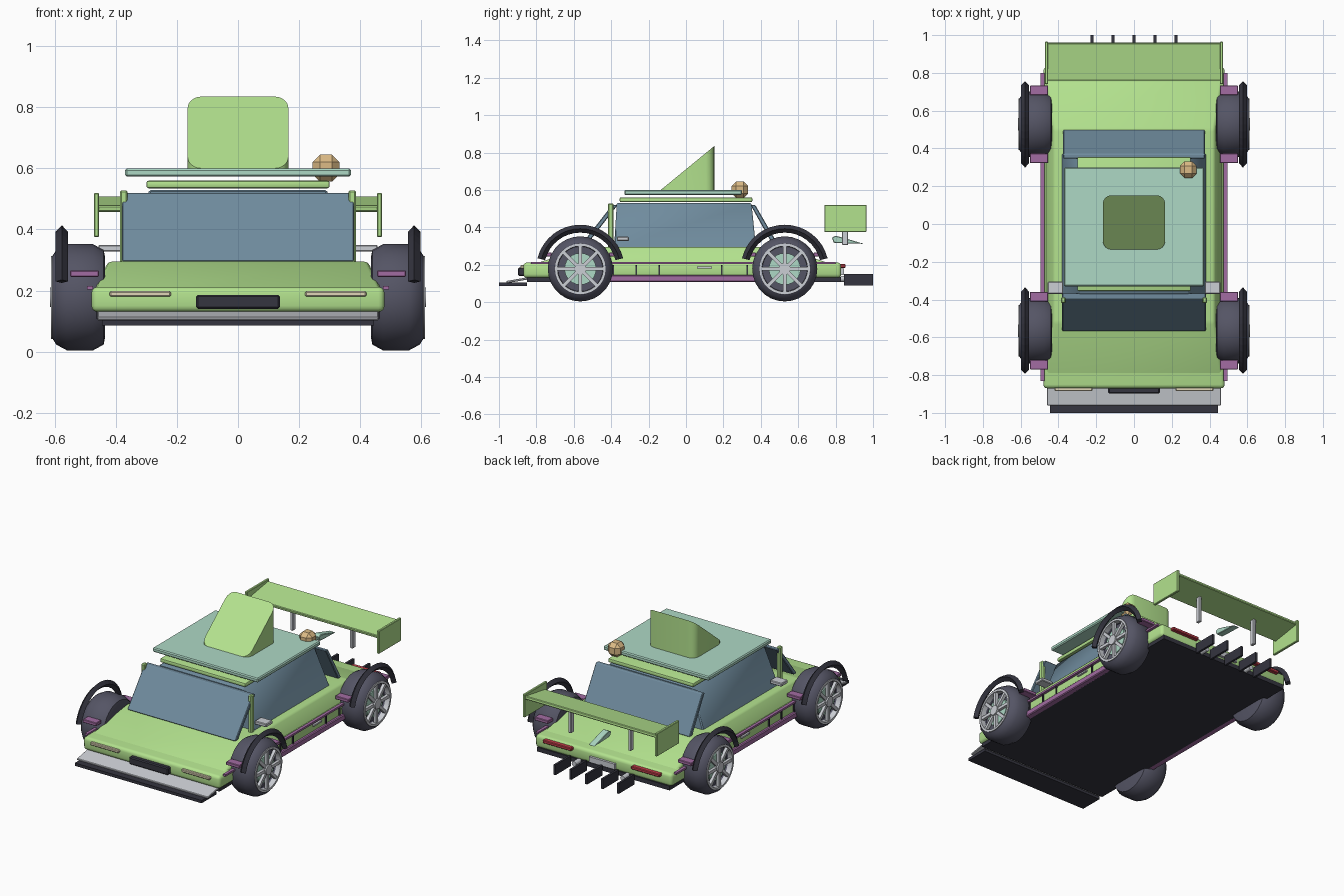
import bpy, bmesh
from math import sin, cos, pi, radians
from mathutils import Matrix, Vector

if "Cube" in bpy.data.objects:
    bpy.data.objects.remove(bpy.data.objects["Cube"])


def mat(name, c):
    m = bpy.data.materials.new(name)
    m.diffuse_color = (*c, 1)
    m.use_nodes = True
    m.node_tree.nodes["Principled BSDF"].inputs["Base Color"].default_value = m.diffuse_color
    return m


GREEN = mat("green", (0.45, 0.76, 0.27))
MINT = mat("mint", (0.42, 0.69, 0.56))
GLASS = mat("glass", (0.16, 0.26, 0.34))
DARK = mat("dark", (0.035, 0.035, 0.05))
RUBBER = mat("rubber", (0.09, 0.09, 0.13))
SILVER = mat("silver", (0.6, 0.62, 0.66))
PURPLE = mat("purple", (0.36, 0.15, 0.36))
CREAM = mat("cream", (0.75, 0.68, 0.48))
RED = mat("red", (0.55, 0.05, 0.07))
AMBER = mat("amber", (0.72, 0.5, 0.24))


def finish(name, bm, m, bevel=0, seg=1, smooth=False):
    bmesh.ops.recalc_face_normals(bm, faces=bm.faces)
    if bevel:
        bmesh.ops.bevel(bm, geom=bm.edges[:], offset=bevel, segments=seg,
                        profile=0.5, affect='EDGES', clamp_overlap=True)
    me = bpy.data.meshes.new(name)
    bm.to_mesh(me)
    bm.free()
    me.materials.append(m)
    ob = bpy.data.objects.new(name, me)
    bpy.context.collection.objects.link(ob)
    if smooth:
        bpy.ops.object.select_all(action='DESELECT')
        ob.select_set(True)
        bpy.context.view_layer.objects.active = ob
        bpy.ops.object.shade_smooth_by_angle(angle=radians(35))
    return ob


def box(name, x, y, z, m, bevel=0, seg=1, tilt=0):
    """Box from (min, max) ranges, optionally tilted about its own x axis."""
    bm = bmesh.new()
    c = Vector([(a + b) / 2 for a, b in (x, y, z)])
    s = Vector([abs(b - a) for a, b in (x, y, z)])
    bmesh.ops.create_cube(bm, size=1, matrix=Matrix.Translation(c) @
                          Matrix.Rotation(tilt, 4, 'X') @ Matrix.Diagonal((*s, 1)))
    return finish(name, bm, m, bevel, seg, bevel > 0)


def pair(name, x, *args, **kw):
    """The same box on both sides."""
    box(name + "_right", x, *args, **kw)
    box(name + "_left", (-x[1], -x[0]), *args, **kw)


def frustum(name, low, high, m, bevel=0, seg=1):
    """Each end is (half width, y0, y1, z)."""
    bm = bmesh.new()
    rings = [[bm.verts.new((sx * w, y, z)) for sx, y in ((-1, a), (1, a), (1, b), (-1, b))]
             for w, a, b, z in (low, high)]
    bm.faces.new(rings[0])
    bm.faces.new(rings[1])
    for i in range(4):
        j = (i + 1) % 4
        bm.faces.new((rings[0][i], rings[0][j], rings[1][j], rings[1][i]))
    return finish(name, bm, m, bevel, seg, bevel > 0)


def side_profile(name, pts, x0, x1, m, bevel=0):
    """Extrude a (y, z) outline across x."""
    bm = bmesh.new()
    f = bm.faces.new([bm.verts.new((x0, y, z)) for y, z in pts])
    r = bmesh.ops.extrude_face_region(bm, geom=[f])
    bmesh.ops.translate(bm, vec=(x1 - x0, 0, 0),
                        verts=[v for v in r['geom'] if isinstance(v, bmesh.types.BMVert)])
    return finish(name, bm, m, bevel)


def lathe(name, pts, cy, cz, m, sx=1, n=28, a0=0.0, a1=2 * pi, closed=False):
    """Turn an (x, radius) profile about a wheel axle."""
    bm = bmesh.new()
    full = abs(a1 - a0 - 2 * pi) < 1e-6
    steps = n if full else n + 1
    rings = []
    for i in range(steps):
        a = a0 + (a1 - a0) * i / n
        rings.append([bm.verts.new((sx * x, cy + r * cos(a), cz + r * sin(a))) for x, r in pts])
    k = len(pts)
    for i in range(n):
        p, q = rings[i], rings[(i + 1) % steps]
        for j in range(k if closed else k - 1):
            bm.faces.new((p[j], p[(j + 1) % k], q[(j + 1) % k], q[j]))
    if full and not closed:
        bm.faces.new([r[0] for r in rings])
        bm.faces.new([r[-1] for r in rings])
    if not full:
        bm.faces.new(rings[0])
        bm.faces.new(rings[-1])
    return finish(name, bm, m, smooth=full)


# body shell and underfloor
box("lower_body", (-.48, .48), (-.87, .83), (.13, .212), GREEN, .02, 3)
frustum("upper_body", (.475, -.86, .82, .19), (.425, -.52, .5, .295), GREEN, .012, 2)
box("underfloor", (-.465, .465), (-.85, .83), (.108, .135), DARK)

# cabin glass
frustum("cabin", (.385, -.385, .375, .285), (.29, -.37, .35, .53), GLASS, .006)
side_profile("windscreen", [(-.57, .295), (-.54, .295), (-.365, .52), (-.395, .52)], -.38, .38, GLASS, .004)
side_profile("rear_window", [(.50, .295), (.47, .295), (.345, .52), (.37, .52)], -.375, .375, GLASS, .004)
pair("windscreen_pillar", (.362, .387), (-.418, -.388), (.28, .528), GREEN, .005)

# stacked roof panels
box("roof", (-.30, .30), (-.355, .355), (.535, .56), GREEN, .007, 2)
box("roof_panel", (-.37, .37), (-.33, .30), (.573, .60), MINT, .006)

# roof scoop: rounded block with a sloping top
bm = bmesh.new()
outline = []
for qx, qy, start in ((.12, .107, 0), (-.12, .107, 90), (-.12, -.09, 180), (.12, -.09, 270)):
    for i in range(5):
        a = radians(start + i * 22.5)
        outline.append((qx + .045 * cos(a), qy + .045 * sin(a)))
low = [bm.verts.new((x, y, .575)) for x, y in outline]
top = [bm.verts.new((x, y, .60 + (y + .135) * .82)) for x, y in outline]
bm.faces.new(low)
bm.faces.new(top)
for i in range(len(low)):
    j = (i + 1) % len(low)
    bm.faces.new((low[i], low[j], top[j], top[i]))
finish("roof_scoop", bm, GREEN, smooth=True)

# roof beacon
bm = bmesh.new()
bmesh.ops.create_cube(bm, size=.088, matrix=Matrix.Translation((.288, .288, .601)))
finish("beacon", bm, AMBER, .024)

# wheels, brakes, spokes, arches and arch clips
for end, cy in (("front", -.565), ("rear", .528)):
    for side, sx in (("right", 1), ("left", -1)):
        tag = f"_{end}_{side}"
        cz = .178
        lathe("tyre" + tag, [(.435, .13), (.44, .155), (.475, .174), (.56, .174), (.595, .155),
                             (.608, .135), (.595, .125), (.57, .12)], cy, cz, RUBBER, sx)
        lathe("rim" + tag, [(.575, .122), (.612, .122), (.612, .136), (.59, .136)],
              cy, cz, SILVER, sx, closed=True)
        lathe("brake_disc" + tag, [(.56, .085), (.59, .085)], cy, cz, MINT, sx, 24)
        lathe("hub" + tag, [(.57, .032), (.615, .032)], cy, cz, SILVER, sx, 12)
        bm = bmesh.new()
        for i in range(8):
            bmesh.ops.create_cube(bm, size=1, matrix=Matrix.Translation((sx * .597, cy, cz)) @
                                  Matrix.Rotation(i * pi / 4, 4, 'X') @
                                  Matrix.Translation((0, 0, .075)) @
                                  Matrix.Diagonal((.02, .019, .11, 1)))
        finish("spokes" + tag, bm, SILVER)
        lathe("wheel_arch" + tag, [(.557, .215), (.577, .236), (.597, .215), (.577, .194)],
              cy, cz, DARK, sx, 16, radians(14), radians(166), True)
    for d in (-.18, .18):
        pair(f"arch_clip_{end}", (.455, .55), (cy + d - .026, cy + d + .026), (.245, .266), PURPLE, .003)

# side trim, skirts, vents, handles and mirrors
pair("side_stripe", (.475, .494), (-.83, .80), (.203, .215), PURPLE)
pair("side_skirt", (.455, .496), (-.42, .38), (.108, .145), PURPLE, .005)
for y in (-.39, -.265, -.142, .19, .328):
    pair("side_vent", (.475, .488), (y - .004, y + .004), (.148, .2), DARK)
pair("door_handle", (.475, .492), (.06, .14), (.18, .19), SILVER)
pair("mirror", (.375, .457), (-.37, -.305), (.328, .35), SILVER, .004)

# nose: lamps, grille, bumper blade and splitter
pair("headlamp", (.22, .42), (-.885, -.855), (.18, .198), CREAM, .004)
box("grille", (-.137, .137), (-.898, -.86), (.14, .186), DARK, .006)
box("bumper_blade", (-.46, .46), (-.96, -.85), (.111, .123), SILVER, .003, tilt=radians(10))
box("splitter", (-.445, .445), (-1.0, -.85), (.086, .104), DARK)
box("splitter_strip", (-.43, .43), (-1.0, -.993), (.088, .102), CREAM)

# tail: lamps, plate, exhausts, diffuser
pair("tail_lamp", (.21, .41), (.815, .853), (.183, .203), RED, .004)
box("rear_plate", (-.09, .09), (.82, .845), (.145, .18), SILVER)
for x in (-.17, .17):
    bm = bmesh.new()
    bmesh.ops.create_cone(bm, cap_ends=True, segments=12, radius1=.016, radius2=.016, depth=.08,
                          matrix=Matrix.Translation((x, .84, .125)) @ Matrix.Rotation(pi / 2, 4, 'X'))
    finish("exhaust", bm, SILVER, smooth=True)
for i in range(-2, 3):
    box("diffuser_fin", (i * .111 - .007, i * .111 + .007), (.845, 1.0), (.088, .152), DARK)

# rear wing and antenna fin
box("wing", (-.46, .46), (.76, .96), (.473, .493), GREEN, .004, tilt=radians(9))
pair("wing_endplate", (.455, .472), (.74, .965), (.375, .52), GREEN, .003)
pair("wing_strut", (.20, .22), (.835, .867), (.305, .478), SILVER, .003)
side_profile("antenna_fin", [(.78, .345), (.80, .355), (.84, .345), (.95, .312), (.84, .315), (.79, .318)],
             -.022, .022, MINT, .003)
